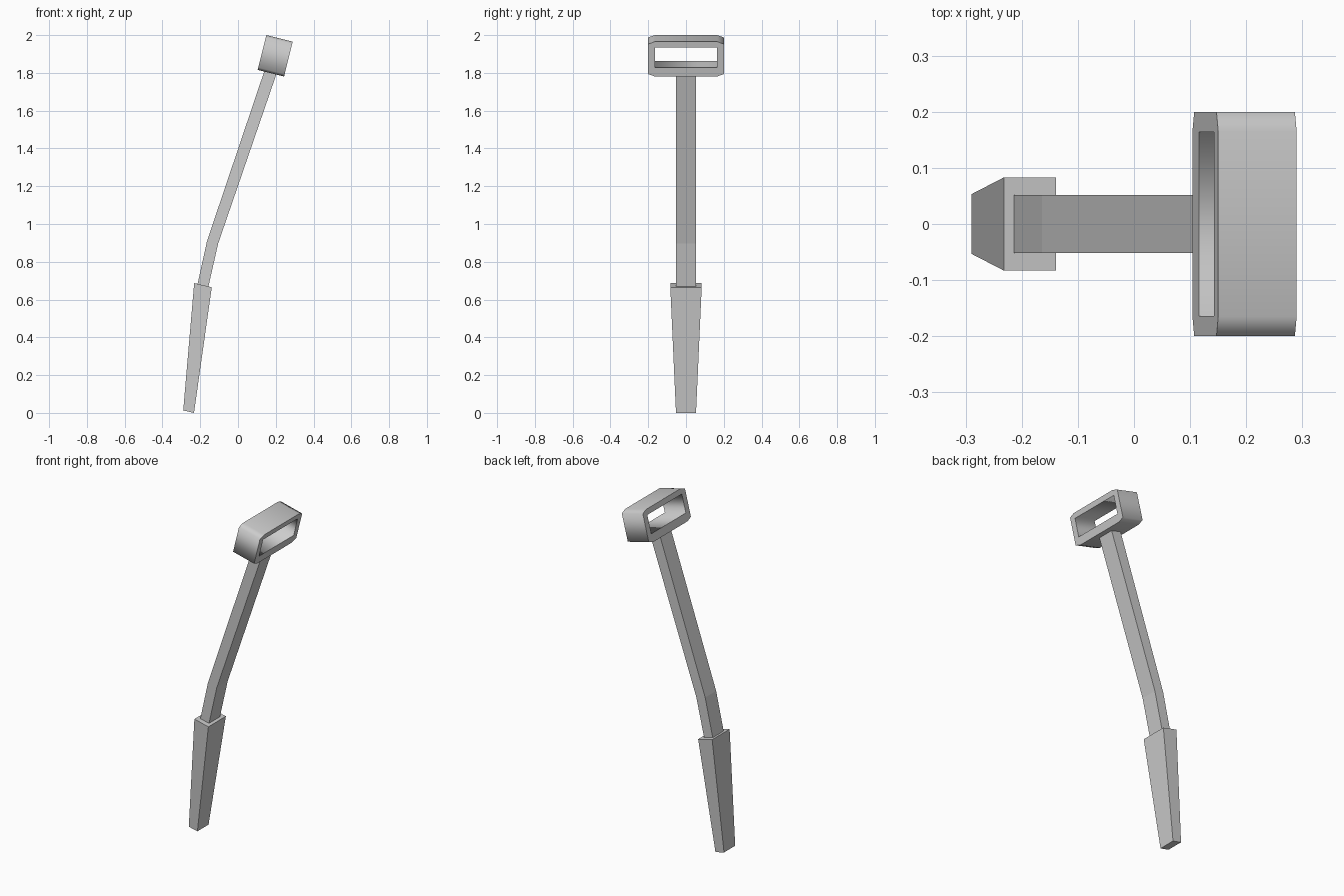
import bpy, bmesh, math
from mathutils import Matrix, Vector

if "Cube" in bpy.data.objects:
    bpy.data.objects.remove(bpy.data.objects["Cube"])


def loft(name, sections):
    """Rectangular tube through sections: (left xz, right xz, half width in y)."""
    bm = bmesh.new()
    rings = []
    for (xl, zl), (xr, zr), w in sections:
        pts = [(xl, -w, zl), (xr, -w, zr), (xr, w, zr), (xl, w, zl)]
        rings.append([bm.verts.new(p) for p in pts])
    for a, b in zip(rings, rings[1:]):
        for i in range(4):
            j = (i + 1) % 4
            bm.faces.new((a[i], a[j], b[j], b[i]))
    bm.faces.new(rings[0][::-1])
    bm.faces.new(rings[-1])
    bmesh.ops.recalc_face_normals(bm, faces=bm.faces)
    mesh = bpy.data.meshes.new(name)
    bm.to_mesh(mesh)
    bm.free()
    obj = bpy.data.objects.new(name, mesh)
    bpy.context.collection.objects.link(obj)
    return obj


def framed_profile(name, loops, depth, matrix):
    """Extruded flat profile; inner loops become holes."""
    curve = bpy.data.curves.new(name, 'CURVE')
    curve.dimensions = '2D'
    curve.fill_mode = 'BOTH'
    curve.extrude = depth / 2
    for loop in loops:
        s = curve.splines.new('POLY')
        s.points.add(len(loop) - 1)
        for p, (x, y) in zip(s.points, loop):
            p.co = (x, y, 0, 1)
        s.use_cyclic_u = True
    obj = bpy.data.objects.new(name, curve)
    bpy.context.collection.objects.link(obj)
    obj.matrix_world = matrix
    bpy.ops.object.select_all(action='DESELECT')
    bpy.context.view_layer.objects.active = obj
    obj.select_set(True)
    bpy.ops.object.convert(target='MESH')
    return bpy.context.object


# Tapered grip
loft("handle_grip", [
    ((-0.29, 0.013), (-0.233, 0.0), 0.053),
    ((-0.232, 0.687), (-0.139, 0.665), 0.083),
])

# Bent shaft, slightly sunk into grip and head
loft("bent_shaft", [
    ((-0.219, 0.66), (-0.162, 0.645), 0.052),
    ((-0.164, 0.91), (-0.105, 0.897), 0.052),
    ((0.143, 1.82), (0.207, 1.804), 0.052),
])

# Hollow head: chamfered block with a rectangular slot through it
h, c = 0.095, 0.013
outer = [(-0.165, -h), (0.165, -h), (0.2, -h + c), (0.2, h - c),
         (0.165, h), (-0.165, h), (-0.2, h - c), (-0.2, -h + c)]
inner = [(-0.164, -0.047), (-0.164, 0.063), (0.164, 0.063), (0.164, -0.047)]
a = math.radians(14)
sn, cs = math.sin(a), math.cos(a)
tilt = Matrix(((0, sn, cs, 0.197), (1, 0, 0, 0), (0, cs, -sn, 1.8905), (0, 0, 0, 1)))
framed_profile("hollow_head", [outer, inner], 0.144, tilt)
